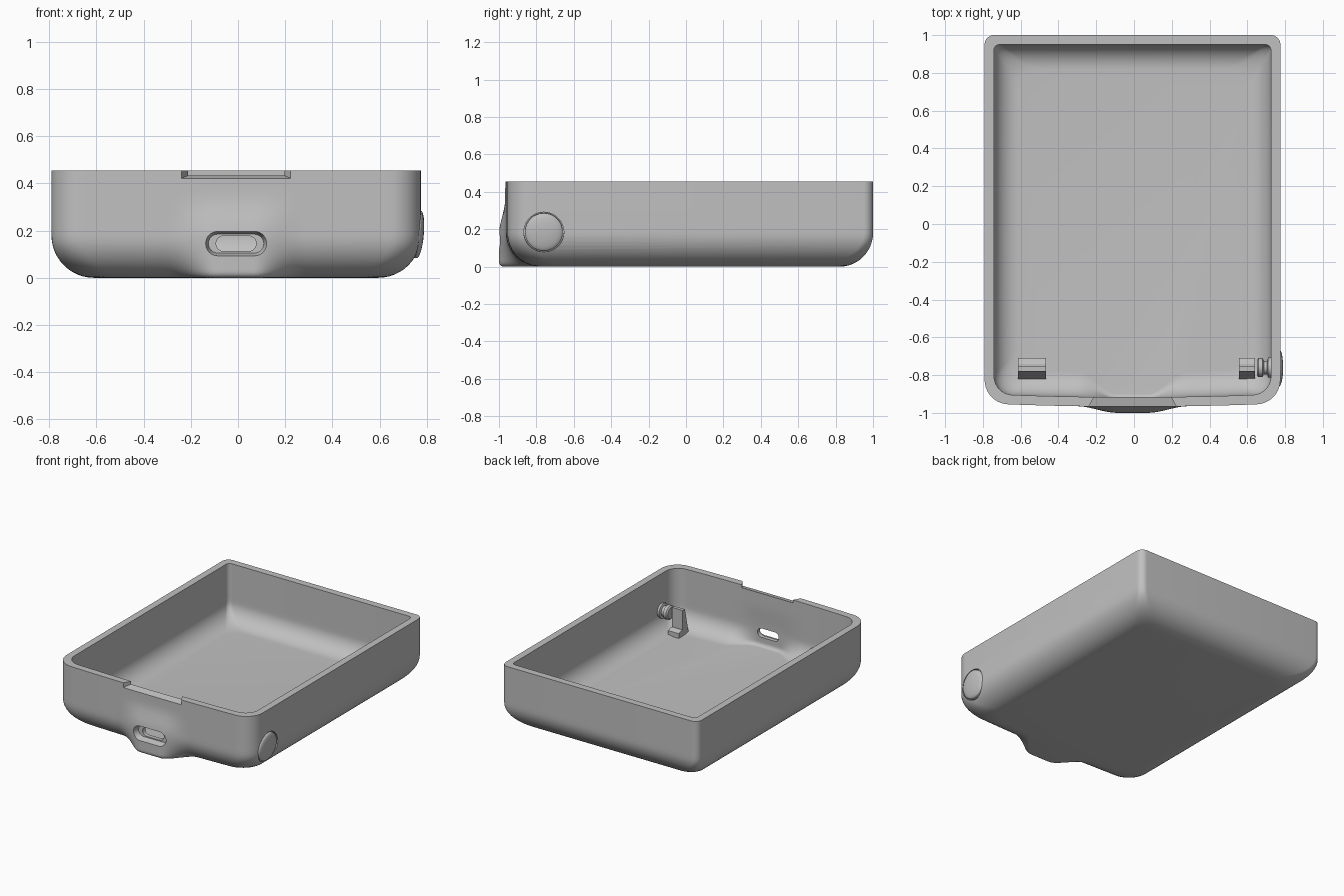
import bpy, bmesh, math
from mathutils import Matrix, Vector

if "Cube" in bpy.data.objects:
    bpy.data.objects.remove(bpy.data.objects["Cube"])

grey = bpy.data.materials.new("plain grey")
grey.use_nodes = True
grey.diffuse_color = (0.53, 0.53, 0.53, 1)
grey.node_tree.nodes["Principled BSDF"].inputs["Base Color"].default_value = grey.diffuse_color

CX = -0.008          # middle of the case
HALF_W = 0.783
BACK, FRONT = 1.0, -0.955
TOP = 0.455
WALL = 0.05


def finish(name, bm):
    bmesh.ops.recalc_face_normals(bm, faces=bm.faces)
    mesh = bpy.data.meshes.new(name)
    bm.to_mesh(mesh)
    bm.free()
    obj = bpy.data.objects.new(name, mesh)
    bpy.context.collection.objects.link(obj)
    mesh.materials.append(grey)
    return obj


def activate(obj):
    bpy.ops.object.select_all(action='DESELECT')
    obj.select_set(True)
    bpy.context.view_layer.objects.active = obj


def loft(name, rings):
    """Closed skin over rings that share one point count."""
    bm = bmesh.new()
    loops = [[bm.verts.new(p) for p in ring] for ring in rings]
    for a, b in zip(loops, loops[1:]):
        for i in range(len(a)):
            j = (i + 1) % len(a)
            bm.faces.new((a[i], a[j], b[j], b[i]))
    bm.faces.new(loops[0])
    bm.faces.new(loops[-1])
    return finish(name, bm)


def smoothstep(a, b, v):
    t = min(1, max(0, (v - a) / (b - a)))
    return t * t * (3 - 2 * t)


def fillet(h, r):
    """Inward offset of a rounded bottom edge at height h."""
    return 0 if h >= r else r - math.sqrt(r * r - (r - h) ** 2)


def case_ring(z, offset, floor, radius):
    """Rounded outline with the swelling around the port."""
    d = fillet(z - floor, radius)
    inset = offset + d
    hx, y0, y1 = HALF_W - inset, FRONT + inset, BACK - inset
    grow = 0.6 * d
    rf, rb = 0.13 - 0.6 * offset + 0.3 * grow, 0.05 - 0.4 * offset + grow
    pts = []
    for sx, y, sy, r, start in ((1, y0, 1, rf, 270), (1, y1, -1, rb, 0),
                                (-1, y1, -1, rb, 90), (-1, y0, 1, rf, 180)):
        for k in range(11):
            a = math.radians(start + 9 * k)
            pts.append((sx * (hx - r) + r * math.cos(a), y + sy * r + r * math.sin(a)))
    span = hx - rf
    n = 56
    pts += [(-span + 2 * span * k / n, y0) for k in range(1, n)]
    ring = []
    lip = fillet(z - floor, 0.025)
    for x, y in pts:
        if abs(x) <= span + 0.0001 and y < 0:
            y -= 0.012 * (1 - (x / span) ** 2)
            swell = -1.0 + offset * 1.5 + lip
            swell += (0.033 - 0.5 * offset) * smoothstep(0.17, 0.36, z)
            w = 1 - smoothstep(0.08, 0.29, abs(x))
            y += (min(swell, y) - y) * w
        ring.append((x + CX, y, z))
    return ring


def levels(floor, radius):
    arc = [floor + radius * (1 - math.cos(math.pi / 2 * k / 12)) for k in range(13)]
    return arc + [arc[-1] + (TOP - arc[-1]) * k / 9 for k in range(1, 10)]


# Hollow tray: outer skin up, inner skin down
outer = [case_ring(z, 0, 0, 0.18) for z in levels(0, 0.18)]
inner = [case_ring(z, WALL, WALL, 0.13) for z in levels(WALL, 0.13)]
case = loft("case_shell", outer + inner[::-1])


def stadium(length, height, y, steps=12):
    r = height / 2
    pts = []
    for side, start in ((1, -90), (-1, 90)):
        for k in range(steps + 1):
            a = math.radians(start + 180 * k / steps)
            pts.append((CX + side * (length / 2 - r) + r * math.cos(a), y, 0.145 + r * math.sin(a)))
    return pts


def lathe(name, profile, matrix, steps=48):
    """Turned part; profile is (radius, height) along the local z axis."""
    rings = [[matrix @ Vector((r * math.cos(math.tau * k / steps), r * math.sin(math.tau * k / steps), h))
              for k in range(steps)] for r, h in profile]
    return loft(name, rings)


def notch_ring(y, half, z):
    return [(CX + s * half, y, h) for s, h in ((-1, z), (1, z), (1, 0.6), (-1, 0.6))]


# Openings: port recess, port slot, rim notch, button hole
tilt = Matrix.Translation((0.76, -0.76, 0.185)) @ Matrix.Rotation(math.radians(95), 4, 'Y')
cutters = [
    loft("port_recess_cutter", [stadium(0.28, 0.12, -1.03), stadium(0.235, 0.08, -0.955)]),
    loft("port_slot_cutter", [stadium(0.17, 0.065, -1.1), stadium(0.17, 0.065, -0.8)]),
    loft("notch_cutter", [notch_ring(-1.0, 0.25, 0.413), notch_ring(-0.89, 0.19, 0.44)]),
    lathe("button_hole_cutter", [(0.107, -0.028), (0.107, 0.1)], tilt),
]
for cutter in cutters:
    activate(case)
    mod = case.modifiers.new("cut", 'BOOLEAN')
    mod.operation = 'DIFFERENCE'
    mod.solver = 'EXACT'
    mod.object = cutter
    bpy.ops.object.modifier_apply(modifier=mod.name)
    bpy.data.objects.remove(cutter)

# Domed side button and its inner stem
dome = [(0.101 * math.cos(a), 0.006 + 0.022 * math.sin(a))
        for a in [math.radians(10 * k) for k in range(9)]]
button = lathe("side_button", [(0.101, -0.03)] + dome, tilt)
stem_axis = Matrix.Translation((0.65, -0.76, 0.19)) @ Matrix.Rotation(math.radians(90), 4, 'Y')
stem = lathe("button_stem", [(0.04, 0), (0.05, 0.008), (0.05, 0.03), (0.036, 0.038),
                             (0.036, 0.055), (0.053, 0.06), (0.053, 0.085)], stem_axis, 32)

# Two stepped floor brackets with a sloping front
bracket = [(-0.825, 0.04), (-0.71, 0.04), (-0.71, 0.085), (-0.74, 0.095),
           (-0.755, 0.095), (-0.755, 0.235), (-0.78, 0.235)]
for name, x0, x1 in (("right_bracket", -0.615, -0.465), ("left_bracket", 0.555, 0.64)):
    loft(name, [[(x, y, z) for y, z in bracket] for x in (x0, x1)])

for obj in (case, button, stem):
    activate(obj)
    bpy.ops.object.shade_smooth_by_angle(angle=math.radians(32))
